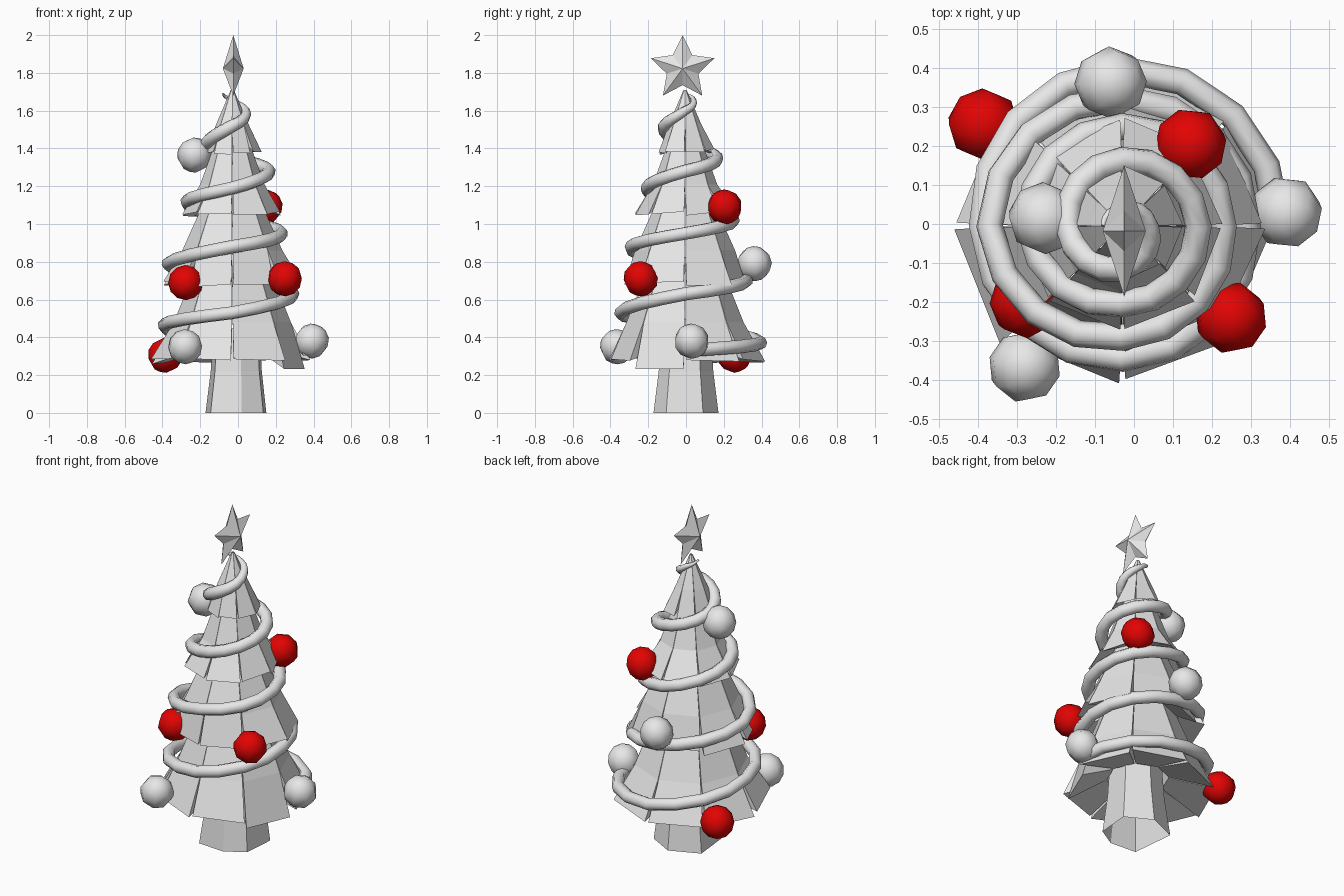
import bpy, bmesh, math, random
from mathutils import Vector

random.seed(4)
if "Cube" in bpy.data.objects:
    bpy.data.objects.remove(bpy.data.objects["Cube"], do_unlink=True)

AXIS = Vector((-0.03, -0.005, 0))


def material(name, rgb):
    m = bpy.data.materials.new(name)
    m.use_nodes = True
    m.diffuse_color = (*rgb, 1)
    m.node_tree.nodes["Principled BSDF"].inputs["Base Color"].default_value = (*rgb, 1)
    return m


GREY = material("light grey", (0.8, 0.8, 0.8))
RED = material("bright red", (0.76, 0.001, 0.001))


def add_object(name, data, mat):
    data.materials.append(mat)
    ob = bpy.data.objects.new(name, data)
    bpy.context.collection.objects.link(ob)
    return ob


def finish(name, bm, mat, smooth=False):
    bmesh.ops.recalc_face_normals(bm, faces=bm.faces)
    for f in bm.faces:
        f.smooth = smooth
    me = bpy.data.meshes.new(name)
    bm.to_mesh(me)
    bm.free()
    return add_object(name, me, mat)


def polar(r, a, z):
    return Vector((r * math.cos(a), r * math.sin(a), z))


# Trunk: tapered, uneven six-sided tube, open at the foot
outline = [(0.02, -0.172), (0.134, -0.105), (0.15, 0.09),
           (0.0, 0.172), (-0.172, 0.1), (-0.145, -0.16)]
bm = bmesh.new()
rings = [[bm.verts.new((x * s, y * s, z)) for x, y in outline]
         for s, z in ((1, 0), (0.84, 0.22), (0.76, 0.45))]
for low, high in zip(rings, rings[1:]):
    for i in range(6):
        j = (i + 1) % 6
        bm.faces.new((low[i], low[j], high[j], high[i]))
finish("trunk", bm, GREY)


# Branch tiers: eight separate wedge panels, each with its own flare and hem
def branch_tier(name, top, mid, hem, flares, last_droop=0):
    bm = bmesh.new()
    step = math.tau / 8
    for i, flare in enumerate(flares):
        droop = last_droop if i == 7 else random.uniform(-0.012, 0.012)
        sides = []
        for k, gap in ((i, 0.02), (i + 1, -0.02)):
            a = k * step
            r = hem[0] * flare * random.uniform(0.98, 1.02)
            z = hem[1] - droop + random.uniform(-0.01, 0.01)
            points = (polar(top[0], a, top[1]), polar(mid[0], a + gap / 3, mid[1]),
                      polar(r, a + gap, z), polar(hem[0] * 0.4, a + gap, hem[1] + 0.07))
            sides.append([bm.verts.new(p + AXIS) for p in points])
        left, right = sides
        for n in range(4):
            m = (n + 1) % 4
            bm.faces.new((left[n], left[m], right[m], right[n]))
        bm.faces.new(left)
        bm.faces.new(right)
    finish(name, bm, GREY)


branch_tier("bottom_branches", (0.19, 0.78), (0.31, 0.48), (0.42, 0.275),
            (1, 1, 1, 1, 1.02, 0.96, 0.95, 0.91), last_droop=0.05)
branch_tier("lower_branches", (0.14, 1.14), (0.265, 0.86), (0.35, 0.685),
            (1.02, 0.93, 0.91, 1.05, 1.05, 0.92, 0.93, 1.03))
branch_tier("upper_branches", (0.08, 1.46), (0.17, 1.21), (0.26, 1.06),
            (0.97, 1.06, 1.06, 1.03, 1.03, 1.04, 1.03, 0.97))
branch_tier("top_branches", (0.008, 1.71), (0.085, 1.53), (0.145, 1.38),
            (1.05, 1.05, 1, 0.95, 0.95, 0.95, 0.95, 1.05))

# Garland: rising spiral, given as radius and height at each quarter turn
quarters = [(0.40, 0.33), (0.40, 0.37), (0.36, 0.465), (0.34, 0.53),
            (0.32, 0.63), (0.325, 0.70), (0.34, 0.79), (0.285, 0.88),
            (0.26, 0.95), (0.255, 1.02), (0.24, 1.12), (0.20, 1.19),
            (0.195, 1.28), (0.168, 1.35), (0.14, 1.42), (0.11, 1.52),
            (0.07, 1.60), (0.045, 1.655), (0.05, 1.69)]
curve = bpy.data.curves.new("garland", "CURVE")
curve.dimensions = "3D"
curve.bevel_depth = 0.035
curve.bevel_resolution = 2
curve.use_fill_caps = True
spline = curve.splines.new("POLY")
per = 4
count = (len(quarters) - 1) * per + 1
spline.points.add(count - 1)
for n, point in enumerate(spline.points):
    k = min(n // per, len(quarters) - 2)
    t = n / per - k
    r, z = (a + (b - a) * t for a, b in zip(quarters[k], quarters[k + 1]))
    point.co = (*(polar(r, n / per * math.pi / 2, z) + AXIS), 1)
    point.radius = min(1, 0.15 + (count - 1 - n) / 15)  # tapers to a tip
spline.use_smooth = True
add_object("garland", curve, GREY)

# Ornaments: eight-sided balls, tilted
balls = {
    "silver_ball": (GREY, [(-0.23, 0.015, 1.365), (0.39, 0.03, 0.38),
                           (-0.28, -0.365, 0.35), (-0.06, 0.362, 0.79)]),
    "red_ball": (RED, [(-0.385, 0.255, 0.305), (0.145, 0.205, 1.09),
                       (0.248, -0.24, 0.71), (-0.277, -0.2, 0.69)]),
}
for name, (mat, places) in balls.items():
    for n, place in enumerate(places):
        bm = bmesh.new()
        bmesh.ops.create_uvsphere(bm, u_segments=8, v_segments=6, radius=0.093)
        ball = finish(f"{name}_{n + 1}", bm, mat, smooth=True)
        ball.location = place
        ball.rotation_euler = (0.4, 0.3, 0.3 * n)

# Star: five points, raised to a peak on both sides
bm = bmesh.new()
centre = Vector((-0.025, -0.018, 1.823))
rim = []
for i in range(10):
    a = math.pi / 2 + i * math.pi / 5
    r = 0.088 if i % 2 else 0.177
    rim.append(bm.verts.new(centre + Vector((0, r * math.cos(a), r * math.sin(a)))))
for side in (-1, 1):
    peak = bm.verts.new(centre + Vector((side * 0.055, 0, 0)))
    for i in range(10):
        bm.faces.new((rim[i], rim[(i + 1) % 10], peak))
finish("star", bm, GREY)
